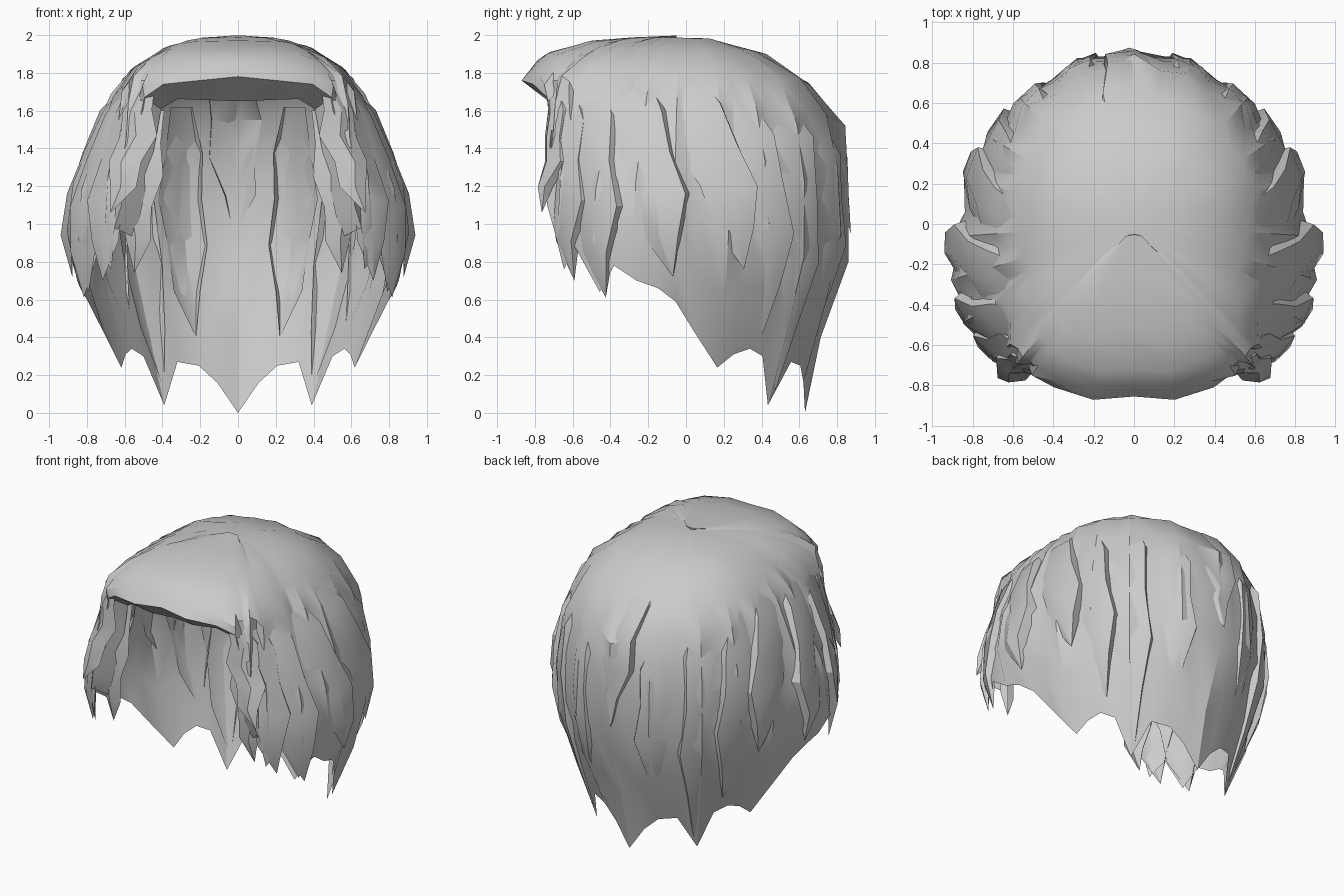
import bpy, bmesh, math
from mathutils import Vector

if "Cube" in bpy.data.objects:
    bpy.data.objects.remove(bpy.data.objects["Cube"])

hair = bpy.data.materials.new("hair_grey")
hair.diffuse_color = (0.6, 0.6, 0.6, 1)
hair.use_nodes = True
hair.node_tree.nodes["Principled BSDF"].inputs["Base Color"].default_value = hair.diffuse_color

# Outer radius by direction (degrees from the front) at each height
LEVELS = [2.0, 1.98, 1.9, 1.76, 1.5, 1.2, 0.9, 0.6, 0.3, 0.0]
RADII = {
    0:   [0, .46, .76, .87, .84, .84, .84, .80, .70, .6],
    22:  [0, .50, .77, .91, .86, .88, .88, .85, .70, .6],
    40:  [0, .40, .68, .88, .89, .96, .96, .89, .70, .6],
    65:  [0, .30, .50, .67, .79, .93, .96, .91, .70, .6],
    90:  [0, .26, .45, .62, .72, .84, .88, .78, .67, .6],
    115: [0, .22, .46, .64, .74, .82, .84, .76, .64, .58],
    150: [0, .16, .44, .66, .81, .83, .84, .76, .65, .57],
    180: [0, .12, .42, .62, .84, .84, .87, .78, .65, .63],
}
# Lower edge of the hair for one half: direction, height
HEM = [(0, 1.78), (13, 1.76), (26, 1.74), (34, 1.67), (37, 1.45), (40, 1.10),
       (43, .98), (46, .76), (52, .88), (60, .64), (66, .78), (73, .70), (80, .66),
       (86, .59), (94, .42), (105, .24), (113, .31), (121, .34), (129, .30),
       (138, .04), (150, .27), (161, .25), (170, .16), (180, 0.0)]


def lerp_list(x, xs, ys):
    if x <= xs[0]:
        return ys[0]
    for a, b, p, q in zip(xs, xs[1:], ys, ys[1:]):
        if x <= b:
            return p + (q - p) * (x - a) / (b - a)
    return ys[-1]


def radius(t, z):
    t = abs((t + 180) % 360 - 180)
    keys = list(RADII)
    rs = [lerp_list(z, LEVELS[::-1], RADII[k][::-1]) for k in keys]
    return lerp_list(t, keys, rs)


def polar(t, r, z):
    a = math.radians(t)
    return Vector((r * math.sin(a), -r * math.cos(a), z))


def finish(name, bm, angle=30):
    bmesh.ops.recalc_face_normals(bm, faces=bm.faces[:])
    # open sheets: make the normals point outwards
    if sum(f.normal.dot(f.calc_center_median() - Vector((0, 0, 1))) for f in bm.faces) < 0:
        bmesh.ops.reverse_faces(bm, faces=bm.faces[:])
    me = bpy.data.meshes.new(name)
    bm.to_mesh(me)
    bm.free()
    me.materials.append(hair)
    ob = bpy.data.objects.new(name, me)
    bpy.context.collection.objects.link(ob)
    bpy.ops.object.select_all(action='DESELECT')
    ob.select_set(True)
    bpy.context.view_layer.objects.active = ob
    bpy.ops.object.shade_smooth_by_angle(angle=math.radians(angle))


# Main hair sheet from the crown to the hem
def hair_shell():
    steps = [.99, .95, .87, .76, .6, .4, .2, 0]
    cols = HEM + [(-t, z) for t, z in HEM[-2:0:-1]]
    bm = bmesh.new()
    crown = bm.verts.new((0, -.05, 1.985))
    rings = []
    for i, (t, hem) in enumerate(cols):
        col = []
        for s in steps:
            z = hem + (2 - hem) * s
            ridge = (.02 if i % 2 else -.015) * min(1, (2 - z) * 3)
            if abs(t) < 30 or s == 0:
                ridge = 0
            col.append(bm.verts.new(polar(t, radius(t, z) + ridge, z)))
        rings.append(col)
    for a, b in zip(rings, rings[1:] + rings[:1]):
        bm.faces.new((crown, a[0], b[0]))
        for j in range(len(a) - 1):
            bm.faces.new((a[j], a[j + 1], b[j + 1], b[j]))
    finish("hair_shell", bm, 32)


# Turned-under edge around the face opening
def fringe_fold():
    half = [h for h in HEM if h[0] <= 43]
    bm = bmesh.new()
    rows = []
    for t, z in [(-t, z) for t, z in half[:0:-1]] + half:
        f = min(1, abs(t) / 40)
        outer = polar(t, radius(t, z), z)
        inner = polar(t * .95, radius(t, z) - .15 + .03 * f, z - .13 + .08 * f)
        rows.append((bm.verts.new(outer), bm.verts.new(inner)))
    for a, b in zip(rows, rows[1:]):
        bm.faces.new((a[0], a[1], b[1], b[0]))
    finish("fringe_fold", bm, 40)


# One tapered lock lying on the shell, with a steep trailing edge
def lock(name, t0, z0, t1, z1, width, lift, side=1, flare=0.0, sink=0.0):
    bm = bmesh.new()
    rings = []
    n = 5
    shape = [.5, .85, 1, .9, .6, 0]
    for i in range(n + 1):
        f = i / n
        z = z0 + (z1 - z0) * f
        t = t0 + (t1 - t0) * math.sin(f * math.pi / 2) + (1.5 if i % 2 else -1)
        w = width * shape[i]
        section = [(-1, -.025), (-.1, lift * .8), (.85, lift), (1, -.03)]
        if i == 0:
            section = [(u, -.03) for u, d in section]
        if i == n:
            section = [(0, .01)]
        ring = []
        for u, d in section:
            # width is a length, so convert it to an angle on the shell
            tt = t + math.degrees(u * w / max(radius(t, z), .35))
            r = radius(tt, z) + d + flare * f * f - sink
            ring.append(bm.verts.new(polar(side * tt, r, z)))
        rings.append(ring)
    for a, b in zip(rings, rings[1:]):
        for j in range(3):
            if len(b) == 1:
                bm.faces.new((a[j], a[j + 1], b[0]))
            else:
                bm.faces.new((a[j], a[j + 1], b[j + 1], b[j]))
    finish(name, bm, 30)


hair_shell()
fringe_fold()

# Locks on both sides: start direction/height, tip direction/height, width, lift, flare, sink
LOCKS = [
    ("temple_lock", 35, 1.74, 40, 1.06, .11, .02, .05, 0),
    ("inner_cheek_lock", 37, 1.60, 41, .74, .12, .02, 0, .12),
    ("cheek_lock", 40, 1.76, 49, .70, .14, .025, 0, 0),
    ("front_side_lock", 46, 1.82, 61, .61, .17, .03, 0, 0),
    ("side_lock", 62, 1.82, 84, .72, .17, .035, .03, 0),
    ("crown_side_lock", 84, 1.86, 110, .76, .18, .035, .02, 0),
    ("rear_side_lock", 112, 1.74, 124, .42, .16, .025, 0, 0),
    ("rear_lock", 134, 1.80, 139, .12, .15, .02, 0, 0),
    ("nape_lock", 156, 1.62, 160, .40, .13, .015, 0, 0),
]
for name, t0, z0, t1, z1, w, lift, flare, sink in LOCKS:
    for side, label in ((1, "right"), (-1, "left")):
        lock(f"{name}_{label}", t0, z0, t1, z1, w, lift, side, flare, sink)

# Parting tuft running over the crown to the back
lock("crown_tuft", 184, 1.95, 180, .95, .14, .02)
